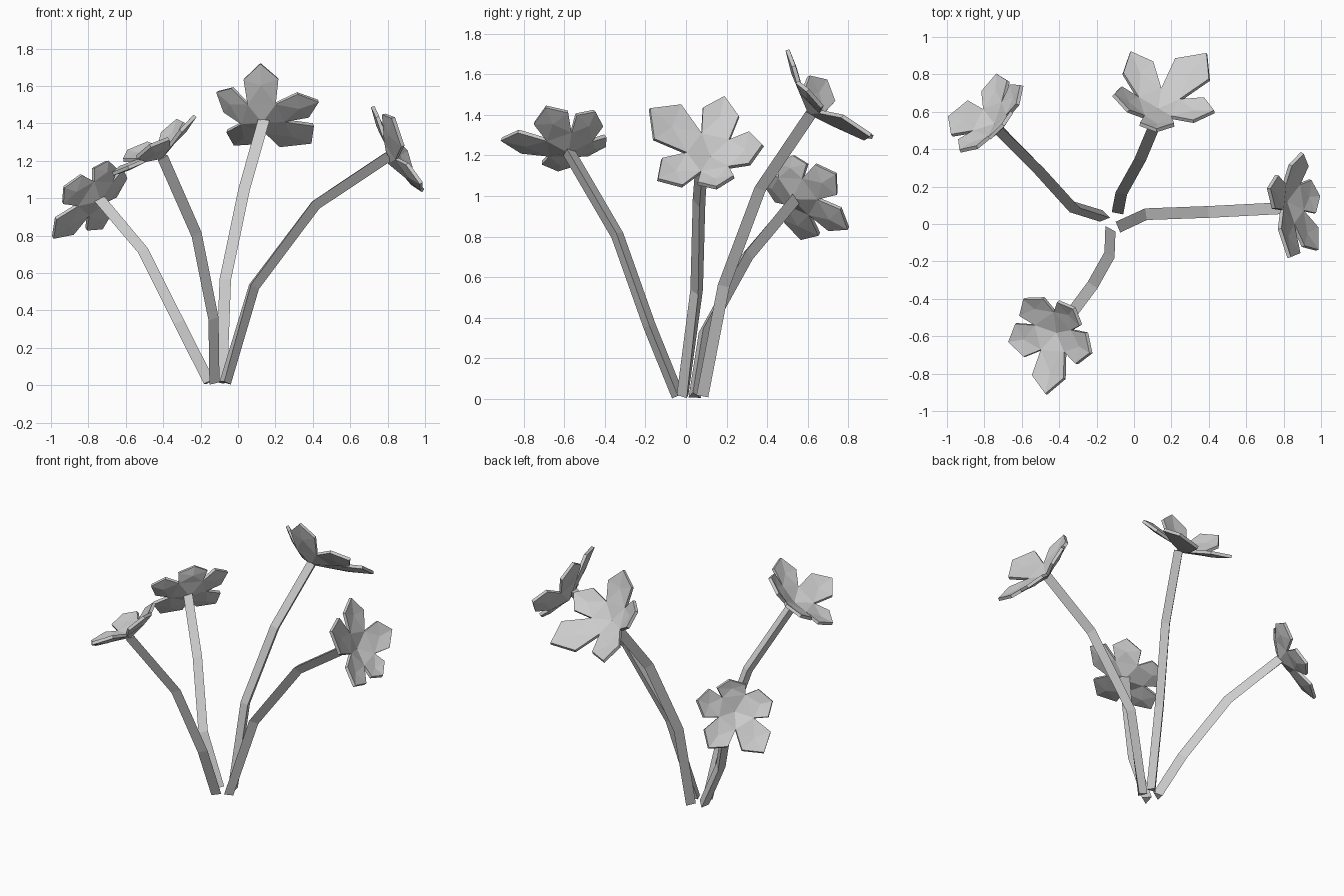
import bpy, bmesh
from mathutils import Vector

cube = bpy.data.objects.get("Cube")
if cube:
    bpy.data.objects.remove(cube, do_unlink=True)

grey = bpy.data.materials.new("plain_grey")
grey.use_nodes = True
grey.diffuse_color = (0.6, 0.6, 0.6, 1)
grey.node_tree.nodes["Principled BSDF"].inputs["Base Color"].default_value = (0.6, 0.6, 0.6, 1)


def add_object(name, bm):
    bmesh.ops.recalc_face_normals(bm, faces=bm.faces)
    mesh = bpy.data.meshes.new(name)
    bm.to_mesh(mesh)
    bm.free()
    mesh.materials.append(grey)
    obj = bpy.data.objects.new(name, mesh)
    bpy.context.collection.objects.link(obj)
    return obj


def make_stem(name, flat, points, radius=0.036):
    """Bent three-sided stem; flat is the way one of its sides faces."""
    pts, flat = [Vector(p) for p in points], Vector(flat)
    bm = bmesh.new()
    rings = []
    for i, p in enumerate(pts):
        steps = [(pts[k + 1] - pts[k]).normalized() for k in (i - 1, i) if 0 <= k < len(pts) - 1]
        t = sum(steps, Vector()).normalized()
        u = (flat - t * flat.dot(t)).normalized()
        v = t.cross(u)
        corners = (u * 0.5 + v * 0.87, u * 0.5 - v * 0.87, -u)
        rings.append([bm.verts.new(p + c * radius) for c in corners])
    for low, high in zip(rings, rings[1:]):
        for k in range(3):
            bm.faces.new((low[k - 1], low[k], high[k], high[k - 1]))
    bm.faces.new(rings[0])
    bm.faces.new(rings[-1])
    add_object(name, bm)


def make_blossom(name, centre, normal, tips, first_half=0.092):
    """Five pointed petals around a shallow cup; the first may be wider."""
    c, n = Vector(centre), Vector(normal).normalized()
    tips = [Vector(t) for t in tips]
    radial = []
    for t in tips:
        d = t - c
        radial.append((d - n * d.dot(n)).normalized())
    bm = bmesh.new()
    mid = bm.verts.new(c)
    # cup corners lie between neighbouring petals
    joints = [bm.verts.new(c + (radial[i - 1] + radial[i]).normalized() * 0.12 + n * 0.04)
              for i in range(5)]
    for i, tip in enumerate(tips):
        a, b = joints[i], joints[(i + 1) % 5]
        base = (a.co + b.co) / 2
        side = (b.co - a.co).normalized()
        half = first_half if i == 0 else 0.092
        shoulder = base.lerp(tip, 0.6) + n * 0.005
        left = bm.verts.new(shoulder - side * half)
        right = bm.verts.new(shoulder + side * half)
        point = bm.verts.new(tip)
        # gentle keel along the petal
        keel = bm.verts.new(base.lerp(tip, 0.5) - n * 0.01)
        bm.faces.new((mid, a, b))
        for u, v in ((b, a), (a, left), (left, point), (point, right), (right, b)):
            bm.faces.new((keel, u, v))
    solid = add_object(name, bm).modifiers.new("thickness", "SOLIDIFY")
    solid.thickness = 0.02
    solid.offset = 0


# Left flower, facing sideways
make_stem("left_stem", (0, 0, 1),
          [(-.07, -.01, .015), (.08, .055, .53), (.41, .065, .97), (.8, .085, 1.23)])
make_blossom("left_blossom", (.81, .12, 1.19), (.87, .03, .5),
             [(.83, -.18, 1.43), (.72, .19, 1.49), (.9, .38, 1.25),
              (.99, .15, 1.04), (.98, -.14, 1.08)], 0.12)

# Tall back flower
make_stem("back_stem", (-.2, -1, 0),
          [(-.085, .075, .015), (-.065, .18, .56), (.035, .36, 1.04), (.14, .61, 1.41)])
make_blossom("back_blossom", (.13, .61, 1.41), (0, .7, .7),
             [(.39, .91, 1.3), (.43, .6, 1.52), (.12, .5, 1.72),
              (-.11, .69, 1.57), (-.02, .92, 1.29)], 0.12)

# Right back flower
make_stem("right_stem", (.4, -.8, -.2),
          [(-.16, .04, .015), (-.32, .09, .33), (-.51, .3, .71), (-.74, .53, .985)])
make_blossom("right_blossom", (-.74, .53, .99), (-.63, .55, .54),
             [(-.99, .57, .79), (-.93, .39, 1.06), (-.7, .53, 1.2),
              (-.6, .74, 1.11), (-.73, .8, .84)], 0.11)

# Front flower
make_stem("front_stem", (-1, 0, 0),
          [(-.135, -.04, .015), (-.14, -.18, .36), (-.23, -.34, .81), (-.41, -.58, 1.22)])
make_blossom("front_blossom", (-.41, -.58, 1.22), (-.5, -.12, .83),
             [(-.47, -.91, 1.28), (-.67, -.63, 1.13), (-.59, -.4, 1.25),
              (-.32, -.45, 1.42), (-.23, -.69, 1.44)], 0.1)
